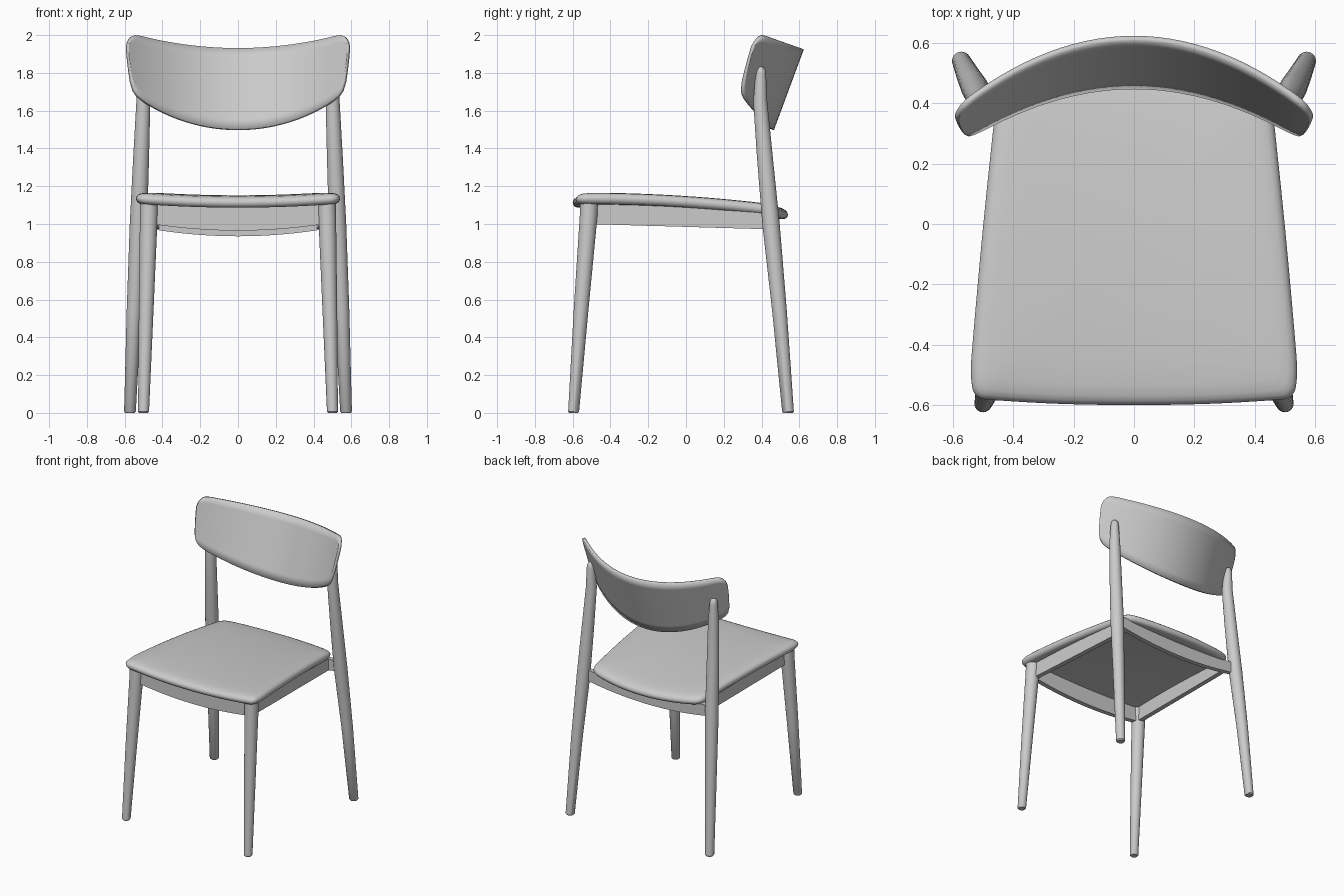
import bpy, bmesh, math

if "Cube" in bpy.data.objects:
    bpy.data.objects.remove(bpy.data.objects["Cube"])


def finish(name, bm, angle=40):
    bmesh.ops.recalc_face_normals(bm, faces=bm.faces)
    mesh = bpy.data.meshes.new(name)
    bm.to_mesh(mesh)
    bm.free()
    ob = bpy.data.objects.new(name, mesh)
    bpy.context.collection.objects.link(ob)
    bpy.ops.object.select_all(action='DESELECT')
    ob.select_set(True)
    bpy.context.view_layer.objects.active = ob
    bpy.ops.object.shade_smooth_by_angle(angle=math.radians(angle))
    return ob


def loft(name, rings, angle=40):
    """Skin closed rings of equal length and cap both ends."""
    bm = bmesh.new()
    rows = [[bm.verts.new(p) for p in ring] for ring in rings]
    for a, b in zip(rows, rows[1:]):
        for i in range(len(a)):
            j = (i + 1) % len(a)
            bm.faces.new((a[i], a[j], b[j], b[i]))
    bm.faces.new(rows[0])
    bm.faces.new(rows[-1])
    return finish(name, bm, angle)


def leg(name, side, stations, sides=32):
    """Round tapered leg through (x, y, z, radius) stations."""
    turn = [2 * math.pi * i / sides for i in range(sides)]
    loft(name, [[(side * x + r * math.cos(a), y + r * math.sin(a), z) for a in turn]
                for x, y, z, r in stations])


def seat_z(x, y):
    """Middle height of the gently dished, backward-sloping seat."""
    return 1.10 - 0.06 * y - 0.06 * y * y + 0.018 * (x / 0.5) ** 2


def rail(name, start, end, low_start, low_end, sag=0.0, thick=0.034, steps=16):
    """Flat rail under the seat, its lower edge optionally bowed down."""
    dx, dy = end[0] - start[0], end[1] - start[1]
    length = math.hypot(dx, dy)
    nx, ny = -dy / length * thick / 2, dx / length * thick / 2
    rings = []
    for i in range(steps + 1):
        t = i / steps
        x, y = start[0] + dx * t, start[1] + dy * t
        low = low_start + (low_end - low_start) * t - sag * 4 * t * (1 - t)
        top = seat_z(x, y) - 0.022
        rings.append([(x - nx, y - ny, low), (x + nx, y + ny, low),
                      (x + nx, y + ny, top), (x - nx, y - ny, top)])
    loft(name, rings, 30)


# Legs
front = [(0.50, -0.595, 0, 0.023), (0.50, -0.595, 0.007, 0.029),
         (0.486, -0.555, 0.55, 0.039), (0.472, -0.515, 1.05, 0.047), (0.471, -0.513, 1.11, 0.047)]
rear = [(0.572, 0.54, 0, 0.025), (0.572, 0.54, 0.007, 0.031), (0.55, 0.494, 0.55, 0.039),
        (0.527, 0.45, 1.0, 0.046), (0.513, 0.418, 1.35, 0.042), (0.501, 0.393, 1.65, 0.037),
        (0.504, 0.396, 1.79, 0.028), (0.504, 0.396, 1.815, 0.024),
        (0.504, 0.396, 1.828, 0.016), (0.504, 0.396, 1.833, 0.006)]
for side, label in ((1, "right"), (-1, "left")):
    leg("front_leg_" + label, side, front)
    leg("rear_leg_" + label, side, rear)
    rail("side_rail_" + label, (side * 0.462, -0.52), (side * 0.432, 0.44), 1.0, 0.972)

# Front and rear rails
rail("front_rail", (-0.455, -0.512), (0.455, -0.512), 1.0, 1.0, 0.035)
rail("rear_rail", (-0.525, 0.438), (0.525, 0.438), 0.985, 0.985, 0.05)

# Seat outline, softened by corner cutting
half = [(0.0, -0.601), (0.25, -0.597), (0.45, -0.585), (0.53, -0.578), (0.543, -0.50),
        (0.534, -0.38), (0.50, 0.0), (0.464, 0.34), (0.452, 0.45), (0.40, 0.49),
        (0.2, 0.53), (0.0, 0.543)]
outline = half + [(-x, y) for x, y in half[-2:0:-1]]
for _ in range(3):
    cut = []
    for (ax, ay), (bx, by) in zip(outline, outline[1:] + outline[:1]):
        cut += [(0.75 * ax + 0.25 * bx, 0.75 * ay + 0.25 * by),
                (0.25 * ax + 0.75 * bx, 0.25 * ay + 0.75 * by)]
    outline = cut

# Seat cushion: rings from underside centre, round the edge, to top centre
profile = [(0.02, -0.028), (0.3, -0.028), (0.6, -0.028), (0.85, -0.028), (0.955, -0.028),
           (0.98, -0.023), (0.995, -0.012), (1.0, 0.0), (0.993, 0.012), (0.975, 0.022),
           (0.945, 0.029), (0.88, 0.034), (0.75, 0.037), (0.5, 0.039), (0.25, 0.04), (0.02, 0.04)]
cy = -0.03
rings = []
for k, dz in profile:
    ring = [(x * k, cy + (y - cy) * k) for x, y in outline]
    rings.append([(x, y, seat_z(x, y) + dz) for x, y in ring])
loft("seat", rings, 60)

# Backrest: columns of (x, lower edge, upper edge), mirrored, on a leaning curved sheet
cols = [(i * 0.04, 1.5 + 0.55 * (i * 0.04) ** 2 + 0.2 * (i * 0.04) ** 4,
         1.928 + 0.24 * (i * 0.04) ** 2) for i in range(13)]
cols += [(0.51, 1.658, 1.991), (0.535, 1.68, 1.996), (0.553, 1.708, 1.997), (0.567, 1.755, 1.99),
         (0.576, 1.82, 1.978), (0.583, 1.88, 1.962), (0.587, 1.925, 1.942)]
cols = [(-x, a, b) for x, a, b in cols[:0:-1]] + cols
bm = bmesh.new()
grid = []
for x, low, high in cols:
    col = []
    for j in range(9):
        z = low + (high - low) * j / 8
        col.append(bm.verts.new((x, 0.456 - 0.77 * x * x + 0.37 * (z - 1.5), z)))
    grid.append(col)
for a, b in zip(grid, grid[1:]):
    for j in range(8):
        bm.faces.new((a[j], b[j], b[j + 1], a[j + 1]))
back = finish("backrest", bm)
shell = back.modifiers.new("thickness", 'SOLIDIFY')
shell.thickness = 0.02
shell.offset = 0
